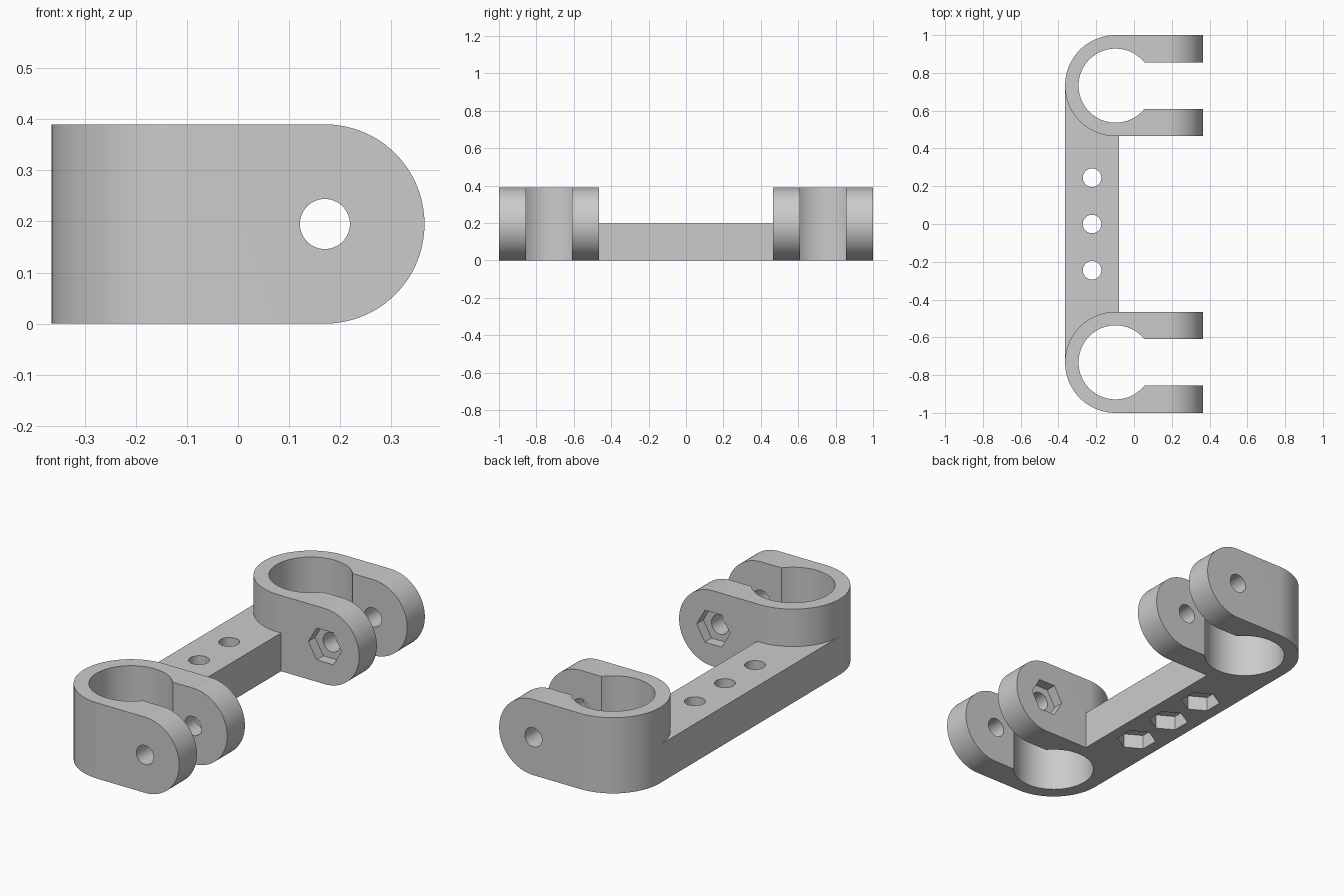
import bpy, bmesh, math

if "Cube" in bpy.data.objects:
    bpy.data.objects.remove(bpy.data.objects["Cube"])

HEIGHT, BAR_H = 0.39, 0.197
CX, CY = -0.0975, 0.7325          # clamp ring centre
R_OUT, R_IN = 0.2675, 0.196
EAR_X, EAR_R = 0.17, 0.195        # rounded ear tip and its bolt hole
HOLE_R, NUT_R = 0.049, 0.095

grey = bpy.data.materials.new("plain grey")
grey.diffuse_color = (0.6, 0.6, 0.6, 1)
grey.use_nodes = True
grey.node_tree.nodes["Principled BSDF"].inputs["Base Color"].default_value = grey.diffuse_color


def arc(cx, cy, r, a0, a1, n):
    """Points along an arc, angles in degrees, both ends included."""
    return [(cx + r * math.cos(math.radians(a0 + (a1 - a0) * i / n)),
             cy + r * math.sin(math.radians(a0 + (a1 - a0) * i / n)))
            for i in range(n + 1)]


def circle(cx, cy, r, n=64, start=0):
    return arc(cx, cy, r, start, start + 360, n)[:-1]


def rect(x0, x1, y0, y1):
    return [(x0, y0), (x1, y0), (x1, y1), (x0, y1)]


def prism(name, outline, lo, hi, axis="Z"):
    """Extrude an outline along Z (outline in xy) or Y (outline in xz)."""
    bm = bmesh.new()
    place = (lambda u, v, w: (u, v, w)) if axis == "Z" else (lambda u, v, w: (u, w, v))
    bottom = [bm.verts.new(place(u, v, lo)) for u, v in outline]
    top = [bm.verts.new(place(u, v, hi)) for u, v in outline]
    bm.faces.new(bottom)
    bm.faces.new(top)
    n = len(outline)
    for i in range(n):
        j = (i + 1) % n
        bm.faces.new((bottom[i], bottom[j], top[j], top[i]))
    bmesh.ops.recalc_face_normals(bm, faces=bm.faces)
    mesh = bpy.data.meshes.new(name)
    bm.to_mesh(mesh)
    bm.free()
    mesh.materials.append(grey)
    obj = bpy.data.objects.new(name, mesh)
    bpy.context.collection.objects.link(obj)
    return obj


def combine(target, tool, operation):
    """Apply a boolean and discard the tool."""
    mod = target.modifiers.new("cut", "BOOLEAN")
    mod.object, mod.operation, mod.solver = tool, operation, "EXACT"
    bpy.context.view_layer.objects.active = target
    bpy.ops.object.modifier_apply(modifier=mod.name)
    bpy.data.objects.remove(tool, do_unlink=True)


# Bar joining the two clamps
bracket = prism("bracket", rect(CX - R_OUT, -0.08, -CY, CY), 0, BAR_H)

# Clamp bodies: rounded back from above, rounded ear tip from the side
for s in (1, -1):
    plan = arc(CX, s * CY, R_OUT, 90, 270, 48)
    plan += [(0.5, s * CY - R_OUT), (0.5, s * CY + R_OUT)]
    clamp = prism("clamp", plan, 0, HEIGHT)
    side = arc(EAR_X, HEIGHT / 2, EAR_R, -90, 90, 48) + [(-0.6, HEIGHT), (-0.6, 0)]
    lo, hi = s * CY - 0.4, s * CY + 0.4
    combine(clamp, prism("ear_shape", side, lo, hi, "Y"), "INTERSECT")
    combine(bracket, clamp, "UNION")

for s in (1, -1):
    # Tube bore and the slot between the ears
    combine(bracket, prism("bore", circle(CX, s * CY, R_IN, 96), -0.1, 0.5), "DIFFERENCE")
    slot = rect(CX, 0.6, s * CY - 0.1235, s * CY + 0.1235)
    combine(bracket, prism("slot", slot, -0.1, 0.5), "DIFFERENCE")
    # Bolt hole through both ears, with a nut pocket on the inward ear
    lo, hi = s * CY - 0.4, s * CY + 0.4
    bolt = circle(EAR_X, HEIGHT / 2, HOLE_R, 48)
    combine(bracket, prism("bolt_hole", bolt, lo, hi, "Y"), "DIFFERENCE")
    face = CY - R_OUT
    ends = sorted((s * (face - 0.1), s * (face + 0.055)))
    nut = circle(EAR_X, HEIGHT / 2, NUT_R, 6)
    combine(bracket, prism("nut_pocket", nut, *ends, "Y"), "DIFFERENCE")

# Mounting holes in the bar, with nut pockets underneath
for y in (-0.245, 0, 0.245):
    combine(bracket, prism("bar_hole", circle(-0.222, y, HOLE_R, 48), -0.1, 0.5), "DIFFERENCE")
    combine(bracket, prism("bar_nut", circle(-0.222, y, NUT_R, 6, 90), -0.1, 0.075), "DIFFERENCE")

# Smooth curved walls, sharp rims
bpy.ops.object.select_all(action="DESELECT")
bracket.select_set(True)
bpy.context.view_layer.objects.active = bracket
bpy.ops.object.shade_smooth_by_angle(angle=math.radians(30))
